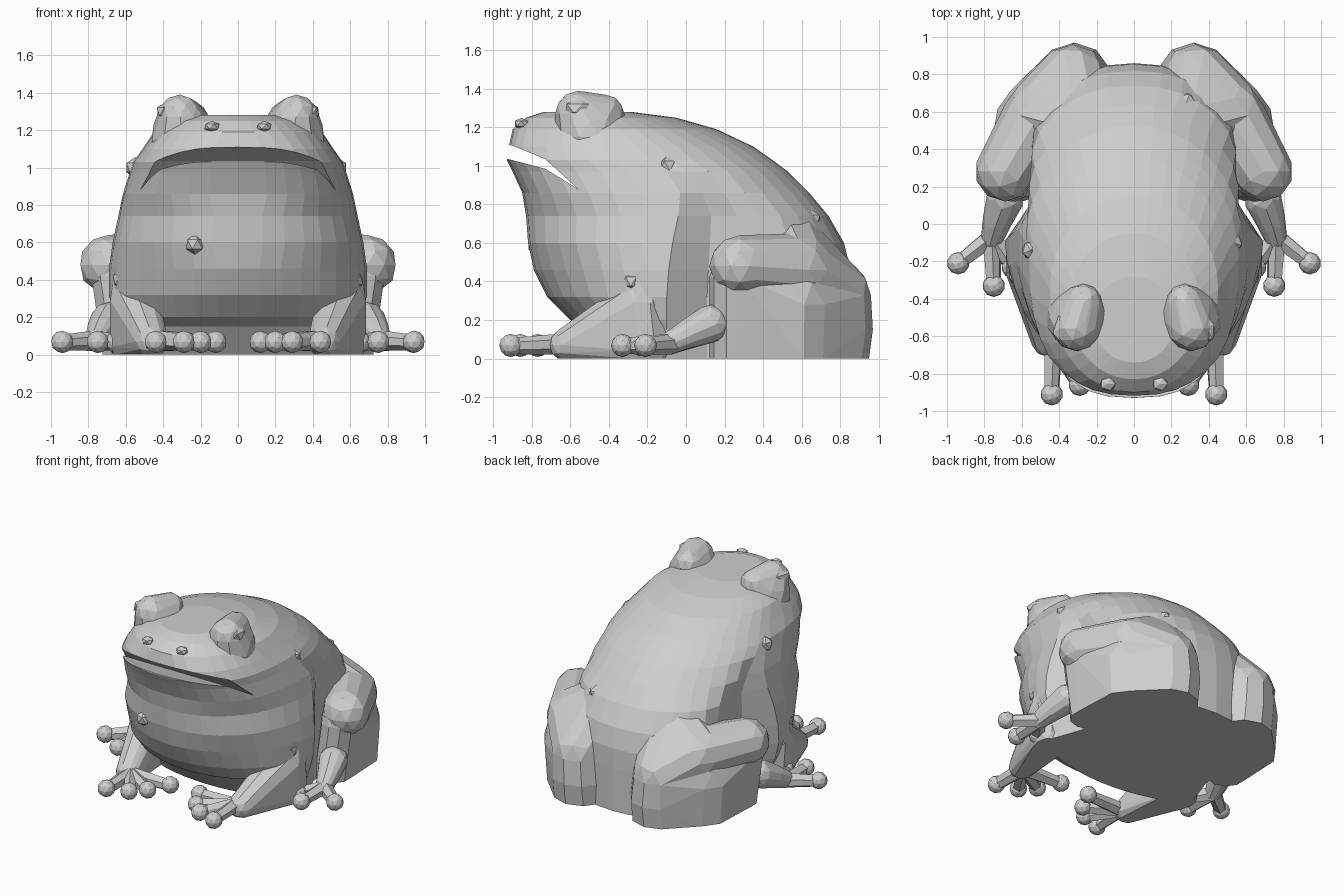
import bpy, bmesh, math
from mathutils import Vector

if "Cube" in bpy.data.objects:
    bpy.data.objects.remove(bpy.data.objects["Cube"])

# One plain grey for the whole figure
GREY = (0.62, 0.62, 0.62, 1)
skin = bpy.data.materials.new("stone_grey")
skin.use_nodes = True
skin.diffuse_color = GREY
skin.node_tree.nodes["Principled BSDF"].inputs["Base Color"].default_value = GREY
skin.node_tree.nodes["Principled BSDF"].inputs["Roughness"].default_value = 0.8


def finish(bm, name):
    bmesh.ops.recalc_face_normals(bm, faces=bm.faces[:])
    mesh = bpy.data.meshes.new(name)
    bm.to_mesh(mesh)
    bm.free()
    mesh.materials.append(skin)
    ob = bpy.data.objects.new(name, mesh)
    bpy.context.collection.objects.link(ob)
    return ob


def ball_points(detail):
    bm = bmesh.new()
    bmesh.ops.create_icosphere(bm, subdivisions=detail, radius=1)
    points = [v.co.copy() for v in bm.verts]
    bm.free()
    return points


BALLS = {1: ball_points(1), 2: ball_points(2)}


def add_hull(bm, balls, side, detail):
    """Wrap a faceted skin around balls (x, y, z, radius), kept above the floor."""
    verts = []
    for x, y, z, r in balls:
        for p in BALLS[detail]:
            co = Vector((x, y, z)) + p * r
            verts.append(bm.verts.new((co.x * side, co.y, max(co.z, 0))))
    bmesh.ops.convex_hull(bm, input=verts)
    loose = [v for v in bm.verts if not v.link_faces]
    bmesh.ops.delete(bm, geom=loose, context='VERTS')


def hulls(name, groups, side=1, detail=2):
    bm = bmesh.new()
    for group in groups:
        add_hull(bm, group, side, detail)
    return finish(bm, name)


def chain(*balls):
    return [balls[i:i + 2] for i in range(len(balls) - 1)]


def blob(name, centre, size, turn=0):
    bm = bmesh.new()
    bmesh.ops.create_icosphere(bm, subdivisions=1, radius=1)
    bmesh.ops.scale(bm, vec=size, verts=bm.verts)
    ob = finish(bm, name)
    ob.location = centre
    ob.rotation_euler.z = turn
    return ob


# Body: stacked rings of height, front y, back y, half width, y of widest point
RINGS = [
    (0, -.35, .86, .62, -.1), (.15, -.47, .86, .64, -.1),
    (.20, -.60, .86, .66, -.1), (.32, -.72, .86, .69, -.1),
    (.46, -.79, .855, .69, -.09), (.60, -.82, .82, .67, -.07),
    (.74, -.83, .74, .64, -.04), (.86, -.85, .64, .615, -.03),
    (.97, -.90, .53, .58, -.1), (1.03, -.93, .45, .56, -.18),
    (1.10, -.92, .35, .51, -.25), (1.19, -.90, .16, .45, -.35),
    (1.25, -.83, -.05, .35, -.42), (1.28, -.74, -.28, .22, -.5),
]
SIDES = 36


def curve(v, power):
    return math.copysign(abs(v) ** (2 / power), v)


def squareness(z, behind):
    """Superellipse power: round throat, broad jaw, sloping brow and back."""
    if behind:
        return 2.3 if z < .8 else 2.0
    if z < .5:
        return 1.95
    if z < .8:
        return 2.2
    return 2.55 if z < 1.15 else 2.1


bm = bmesh.new()
rows = []
for z, front, back, half, mid in RINGS:
    row = []
    for i in range(SIDES):
        a = 2 * math.pi * i / SIDES
        behind = math.sin(a) > 0.01
        power = squareness(z, behind)
        s = curve(math.sin(a), power)
        x = half * curve(math.cos(a), power)
        y = mid + s * ((back - mid) if behind else (mid - front))
        if behind and z < .9:                       # waist groove behind the shoulder
            waist = .545 if z < .8 else .56
            x = max(-waist, min(waist, x))
        row.append(bm.verts.new((x, y, z)))
    rows.append(row)
for low, high in zip(rows, rows[1:]):
    for i in range(SIDES):
        j = (i + 1) % SIDES
        bm.faces.new((low[i], low[j], high[j], high[i]))
bm.faces.new(rows[0])
bm.faces.new(rows[-1])
body = finish(bm, "body")

# Mouth: a bent wedge cut across the face
PROFILE = [(-1.1, 1.15), (-.9, 1.105), (-.73, 1.035), (-.56, .88),
           (-.73, .985), (-.92, 1.035), (-1.1, 1.05)]
bm = bmesh.new()
ends = [[bm.verts.new((x, y, z)) for y, z in PROFILE] for x in (-.8, .8)]
for i in range(len(PROFILE)):
    j = (i + 1) % len(PROFILE)
    bm.faces.new((ends[0][i], ends[0][j], ends[1][j], ends[1][i]))
for end in ends:
    bm.faces.new(end)
cutter = finish(bm, "mouth_cutter")
cutter.hide_render = True
cutter.hide_viewport = True
cut = body.modifiers.new("mouth", 'BOOLEAN')
cut.operation = 'DIFFERENCE'
cut.solver = 'EXACT'
cut.object = cutter

FINGERS = [(.44, -.91), (.29, -.86), (.2, -.77), (.12, -.62)]
TOES = [(.94, -.21), (.75, -.33), (.65, -.23)]


def digits(name, root, tips, side):
    groups = [[(*root, .055), (x, y, .065, .042)] for x, y in tips]
    hulls(name, groups, side, 1)
    hulls(name + "_pads", [[(x, y, .068, .06)] for x, y in tips], side)


for side, label in ((1, "left"), (-1, "right")):
    # Head details
    hulls(label + "_eye_bulge", [[(.27, -.42, 1.27, .1), (.31, -.56, 1.27, .12),
                                  (.29, -.5, 1.15, .18)]], side)
    blob(label + "_eye", (side * .385, -.55, 1.3), (.05, .09, .05), side * .3)
    blob(label + "_nostril", (side * .14, -.855, 1.22), (.045, .04, .03))

    # Front limb
    hulls(label + "_upper_arm",
          chain((.53, -.17, .66, .1), (.55, -.22, .29, .14)), side)
    hulls(label + "_forearm",
          [[(.55, -.23, .29, .14), (.56, -.2, .04, .13), (.46, -.62, .07, .09)]], side)
    digits(label + "_fingers", (.43, -.64, .075), FINGERS, side)

    # Hind limb
    hulls(label + "_thigh",
          [[(.69, .28, .48, .16), (.51, .58, .46, .19)],
           [(.51, .58, .46, .19), (.33, .77, .33, .19), (.28, .52, .58, .2)]], side)
    hulls(label + "_calf",
          [[(.66, .25, .42, .13), (.6, .25, 0, .13), (.52, .55, 0, .2), (.53, .55, .28, .21)],
           [(.53, .55, .28, .21), (.52, .55, 0, .2), (.32, .75, 0, .2),
            (.32, .77, .15, .2), (.33, .77, .33, .19)]], side)
    hulls(label + "_foot",
          chain((.69, .13, .18, .1), (.73, .02, .13, .08), (.76, -.08, .08, .06)), side)
    digits(label + "_toes", (.76, -.07, .075), TOES, side)

# Scattered skin warts
WARTS = [(-.23, -.77, .59), (-.55, -.14, 1.0), (-.62, -.28, .4),
         (.62, -.28, .4), (-.34, .15, 1.06), (.28, .65, .72), (.53, -.1, 1.0)]
for n, spot in enumerate(WARTS):
    blob("wart_%d" % (n + 1), spot, (.055, .055, .055), n)
